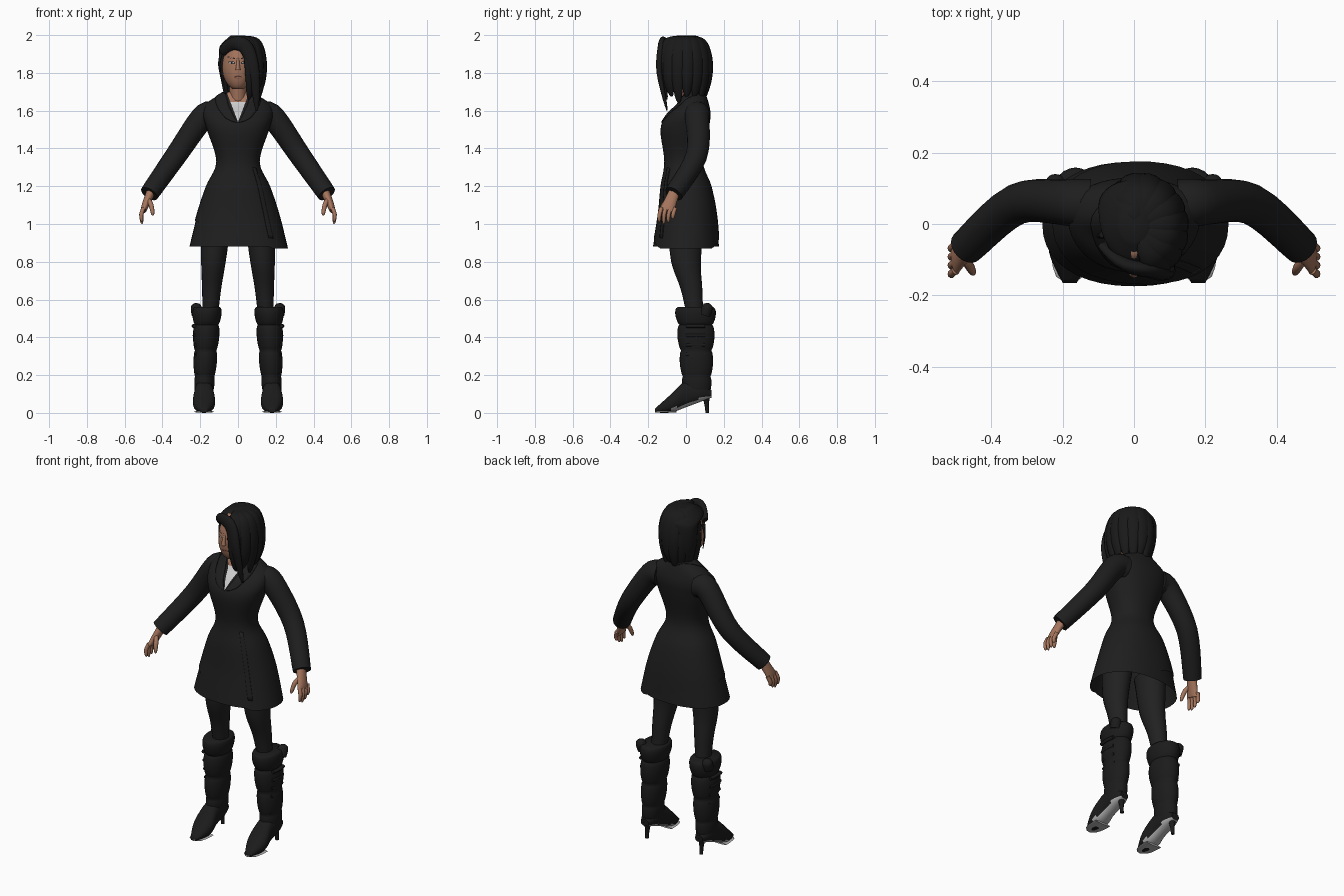
import bpy, bmesh, math
from mathutils import Vector
from mathutils.bvhtree import BVHTree

cube = bpy.data.objects.get("Cube")
if cube:
    bpy.data.objects.remove(cube)


def material(name, red, green, blue):
    mat = bpy.data.materials.new(name)
    mat.use_nodes = True
    mat.diffuse_color = (red, green, blue, 1)
    shader = mat.node_tree.nodes["Principled BSDF"]
    shader.inputs["Base Color"].default_value = mat.diffuse_color
    shader.inputs["Roughness"].default_value = .8
    return mat


def grey(name, value):
    return material(name, value, value, value)


COAT = grey("black wool", .013)
HAIR = grey("black hair", .01)
HOSE = grey("charcoal leggings", .015)
BOOT = grey("black leather", .011)
SHIRT = grey("pale shirt", .6)
SOLE = grey("grey sole", .45)
EYE = grey("eye white", .5)
SKIN = material("warm skin", .38, .18, .11)
LIP = material("lips", .24, .08, .06)
SIDES = (("left", 1), ("right", -1))


def finish(name, bm, *mats):
    bmesh.ops.recalc_face_normals(bm, faces=bm.faces)
    mesh = bpy.data.meshes.new(name)
    bm.to_mesh(mesh)
    bm.free()
    obj = bpy.data.objects.new(name, mesh)
    bpy.context.collection.objects.link(obj)
    for mat in mats:
        mesh.materials.append(mat)
    bpy.ops.object.select_all(action='DESELECT')
    obj.select_set(True)
    bpy.context.view_layer.objects.active = obj
    bpy.ops.object.shade_smooth_by_angle(angle=math.radians(50))
    return obj


def mix(start, end, t):
    return start + (end - start) * t


def spline(rows, steps=5):
    """Catmull-Rom through rows of equal length."""
    out = []
    last = len(rows) - 1
    for i in range(last):
        before, start, end, after = (rows[max(0, min(last, i + k))] for k in (-1, 0, 1, 2))
        for t in (step / steps for step in range(steps)):
            out.append([b + t * ((c - a) + t * ((2 * a - 5 * b + 4 * c - d) + t * (3 * b - a - 3 * c + d))) / 2
                        for a, b, c, d in zip(before, start, end, after)])
    return out + [list(rows[-1])]


def loft(rows, n=20, axis=None, power=1, caps=True, hint=(0, 1, 0)):
    """Join ellipses; each row is x, y, z and two radii."""
    bm = bmesh.new()
    centres = [Vector(row[:3]) for row in rows]
    rings = []
    for i, row in enumerate(rows):
        along = Vector(axis) if axis else centres[min(i + 1, len(rows) - 1)] - centres[max(i - 1, 0)]
        across = along.cross(Vector(hint)).normalized()
        up = across.cross(along).normalized()
        ring = []
        for angle in (math.tau * k / n for k in range(n)):
            u, v = (math.copysign(abs(w) ** power, w) for w in (math.cos(angle), math.sin(angle)))
            ring.append(bm.verts.new(centres[i] + across * u * row[3] + up * v * row[4]))
        rings.append(ring)
    for low, high in zip(rings, rings[1:]):
        for k in range(n):
            bm.faces.new((low[k - 1], low[k], high[k], high[k - 1]))
    if caps:
        bm.faces.new(rings[0])
        bm.faces.new(rings[-1])
    return bm


def column(rows, **options):
    """Upright loft; rows are height, half width, front and back."""
    return loft([(0, (front + back) / 2, z, wide, (back - front) / 2) for z, wide, front, back in rows],
                axis=(0, 0, 1), **options)


def tube(points, size, steps=5, **options):
    """Sweep along points; size gives both radii from the fraction travelled."""
    path = spline(points, steps)
    return loft([(*point, *size(i / (len(path) - 1))) for i, point in enumerate(path)], **options)


def taper(start, end, deep_start=None, deep_end=None):
    return lambda t: (mix(start, end, t), mix(deep_start or start, deep_end or end, t))


def rounded(radius):
    return lambda t: (radius * math.sqrt(1.05 - t ** 4),) * 2


def swell(radius):
    """Lock of hair: thin at the root, full in the middle, pointed at the tip."""
    def size(t):
        full = radius * math.sin(math.pi * mix(.15, .99, t)) ** .6
        return full, full * .55
    return size


# Coat body, with slanted wrap hem and cut neckline
figure = [(.87, .265, -.18, .18), (1.05, .22, -.15, .165), (1.2, .17, -.135, .135), (1.33, .115, -.115, .09),
          (1.5, .165, -.135, .12), (1.58, .185, -.1, .13), (1.64, .165, -.04, .12), (1.7, .07, -.02, .1)]
coat = column(spline(figure), n=40, power=.9, caps=False)
V_POINT, V_SLOPE, SHIRT_TOP = 1.54, .38, 1.645


def at_neck(centre):
    return centre.y < .02 and centre.z > 1.5


def cut(height, normal, x=0, where=None, clear=False):
    faces = [f for f in coat.faces if not where or where(f.calc_center_median())]
    parts = {part for f in faces for part in (f, *f.edges, *f.verts)}
    bmesh.ops.bisect_plane(coat, geom=list(parts), plane_co=(x, 0, height), plane_no=normal, clear_outer=clear)


cut(1.02, (-.35, 0, -1), x=-.24, clear=True)
for side, s in SIDES:
    cut(V_POINT, (s, 0, -V_SLOPE), where=at_neck)
cut(SHIRT_TOP, (0, 0, 1), where=at_neck)
for face in coat.faces:
    centre = face.calc_center_median()
    if at_neck(centre) and abs(centre.x) < V_SLOPE * (centre.z - V_POINT):
        face.material_index = 1 if centre.z < SHIRT_TOP else 2
coat_body = finish("coat", coat, COAT, SHIRT, SKIN)

# Under layer of the skirt
finish("under_skirt", column([(z + .01, wide * .97, front * .97, back * .97) for z, wide, front, back in figure[:3]],
                             n=40, power=.9, caps=False), COAT)


def ribbon(name, path, width):
    """Flat strip laid on the coat; width gives the offset of its outer edge."""
    bm = bmesh.new()
    points = spline(path)
    rows = []
    for i, point in enumerate(points):
        edge = Vector(width(i / (len(points) - 1)))
        rows.append([bm.verts.new(Vector(point) + edge * k / 4) for k in range(5)])
    for low, high in zip(rows, rows[1:]):
        for k in range(4):
            bm.faces.new((low[k], low[k + 1], high[k + 1], high[k]))
    wrap = finish(name, bm, COAT).modifiers.new("lay", 'SHRINKWRAP')
    wrap.target, wrap.wrap_mode, wrap.offset = coat_body, 'ABOVE_SURFACE', .005
    wrap.id_data.modifiers.new("thickness", 'SOLIDIFY').thickness = .006


# Overlapping front edge and the lapels with their collar
ribbon("front_edge", [(.08, -.1, 1.3), (.13, -.13, 1.1), (.17, -.15, .93)], lambda t: (.03, 0, 0))
for side, s in SIDES:
    ribbon(side + "_lapel", [(0, -.14, V_POINT), (s * .03, -.12, 1.6), (s * .07, .02, 1.71), (0, .1, 1.72)],
           lambda t: (s * .06 * math.sin(math.pi * t), 0, -.04 * t))

# Neck, head and nose
finish("neck", tube([(0, .03, 1.6), (0, 0, 1.8)], taper(.047, .047, .055, .06), axis=(0, 0, 1)), SKIN)
skull = []
for t in (i / 24 for i in range(25)):
    bulge = math.sin(math.pi * mix(.03, .97, t) ** .85)
    skull.append((mix(1.714, 1.98, t), .084 * bulge ** .6, -.05 - .083 * bulge ** .35,
                  .1 * bulge ** .5 - .07 * (1 - t) ** 2))
head = column(skull, n=32)
face_surface = BVHTree.FromBMesh(head)
finish("head", head, SKIN)
finish("nose", tube([(0, -.125, 1.88), (0, -.135, 1.84), (0, -.137, 1.815)], taper(.005, .014)), SKIN)


def patch(name, x, z, wide, high, mat, lift=.002, tilt=0):
    """Thin oval laid on the face."""
    bm = bmesh.new()
    verts = []
    for angle in (math.tau * k / 16 for k in range(16)):
        across = wide * math.cos(angle)
        spot = Vector((x + across, -1, z + high * math.sin(angle) + tilt * across))
        spot.y = face_surface.ray_cast(spot, Vector((0, 1, 0)))[0].y - lift
        verts.append(bm.verts.new(spot))
    bm.faces.new(verts)
    finish(name, bm, mat)


for side, s in SIDES:
    patch(side + "_lash", s * .034, 1.855, .018, .008, HAIR, tilt=s * .15)
    patch(side + "_eye", s * .034, 1.854, .014, .005, EYE, lift=.003)
    patch(side + "_iris", s * .034, 1.854, .005, .005, HAIR, lift=.004)
    patch(side + "_brow", s * .036, 1.88, .022, .004, HAIR, tilt=s * .2)
    finish(side + "_ear", tube([(s * .08, 0, 1.81), (s * .088, 0, 1.87)], taper(.006, .008, .01, .018)), SKIN)
patch("mouth", 0, 1.778, .023, .008, LIP)
patch("mouth_line", 0, 1.779, .02, .001, HAIR, lift=.003)

# Hair: cap, falling locks around the back and left, and a swept fringe
finish("hair_cap", column(spline([(1.69, .07, 0, .09), (1.8, .095, -.02, .12), (1.91, .1, -.03, .125),
                                  (1.95, .09, -.11, .115), (1.997, .04, -.05, .05)]), n=28), HAIR)
LOCKS = 11
for i in range(LOCKS):
    angle = math.radians(mix(-62, 170, i / (LOCKS - 1)))
    out, back = math.cos(angle), math.sin(angle)
    reach = .115 if out > 0 else .088
    tip = 1.66 + .02 * math.sin(i * 2.3)
    fall = [(.015 + reach * k * out, .13 * k * back - .01, z)
            for k, z in ((.2, 1.98), (.75, 1.96), (1, 1.87), (1, 1.76), (.8, tip))]
    finish("hair_lock_" + str(i + 1), tube(fall, swell(.042), n=12, hint=(out, back, .15)), HAIR)
finish("fringe", tube([(-.085, -.06, 1.91), (-.02, -.115, 1.955), (.045, -.13, 1.93), (.085, -.14, 1.8),
                       (.1, -.1, 1.6)], swell(.038), n=14), HAIR)
finish("loose_strand", tube([(-.09, -.03, 1.9), (-.1, -.035, 1.84), (-.085, -.04, 1.75)], taper(.008, .002)), HAIR)

# Limbs, built once for each side
for side, s in SIDES:
    def limb(name, points, size, mat, **options):
        finish(side + "_" + name, tube([(s * x, y, z) for x, y, z in points], size, **options), mat)

    limb("sleeve", [(.13, .055, 1.58), (.19, .06, 1.56), (.33, .055, 1.36), (.47, -.065, 1.16)],
         taper(.072, .05), COAT)
    limb("palm", [(.455, -.055, 1.185), (.49, -.09, 1.1), (.5, -.1, 1.07)], taper(.025, .014, .028, .044), SKIN)
    for k in range(4):
        y = -.13 + .024 * k
        tip = 1.02 - .02 * math.sin(k + .5)
        limb("finger_" + str(k + 1), [(.5, y, 1.085), (.512, y - .01, 1.05), (.508, y - .012, tip)],
             rounded(.011), SKIN, n=10)
    limb("thumb", [(.48, -.09, 1.135), (.46, -.12, 1.1), (.45, -.14, 1.045)], rounded(.013), SKIN, n=10)
    limb("leg", [(.115, 0, 1), (.13, 0, .8), (.14, .03, .65), (.15, .055, .45)],
         taper(.08, .035, .1, .035), HOSE, axis=(0, 0, -1))

    # Slouched boot: puffs separated by gathered folds
    def puffs(t):
        puff = .018 * (1 - t) ** .5 * abs(math.sin(4 * math.pi * t)) ** .6
        return mix(.068, .045, t) + puff * .7, mix(.094, .066, t) + puff

    limb("boot_shaft", [(.163, .05, .56), (.18, .058, .1)], puffs, BOOT, steps=48, n=28, axis=(0, 0, -1))
    for k in range(6):
        z, x = .46 - .05 * k, .236 - .005 * k
        limb("buckle_" + str(k + 1), [(x - .005, 0, z), (x, .05, z), (x - .005, .1, z)],
             taper(.01, .01), BOOT, n=8, hint=(0, 0, 1))
    limb("boot_tab", [(.215, .1, .52), (.225, .12, .58)], rounded(.03), BOOT)

    # Foot, with the arch underneath in the sole colour
    steps = spline([(.135, .1, .025, .02), (.08, .11, .048, .05), (0, .1, .05, .07),
                    (-.08, .05, .058, .048), (-.165, .012, .02, .01)])
    foot = loft([(s * .18, *step) for step in steps], n=24, axis=(0, -1, 0), power=.85, hint=(0, 0, 1))
    bmesh.ops.recalc_face_normals(foot, faces=foot.faces)
    for face in foot.faces:
        face.material_index = int(face.normal.z < -.55 and face.calc_center_median().y > -.085)
    finish(side + "_boot_foot", foot, BOOT, SOLE)
    limb("sole_rim", [(.18, -.05, .006), (.18, -.165, .006)], lambda t: (.052 * math.sqrt(1.05 - t ** 3), .005),
         SOLE, axis=(0, -1, 0), hint=(0, 0, 1))
    limb("heel", [(.18, .105, .1), (.18, .113, 0)], lambda t: (.01 + .022 * (1 - t) ** 3,) * 2, BOOT,
         axis=(0, 0, -1))
